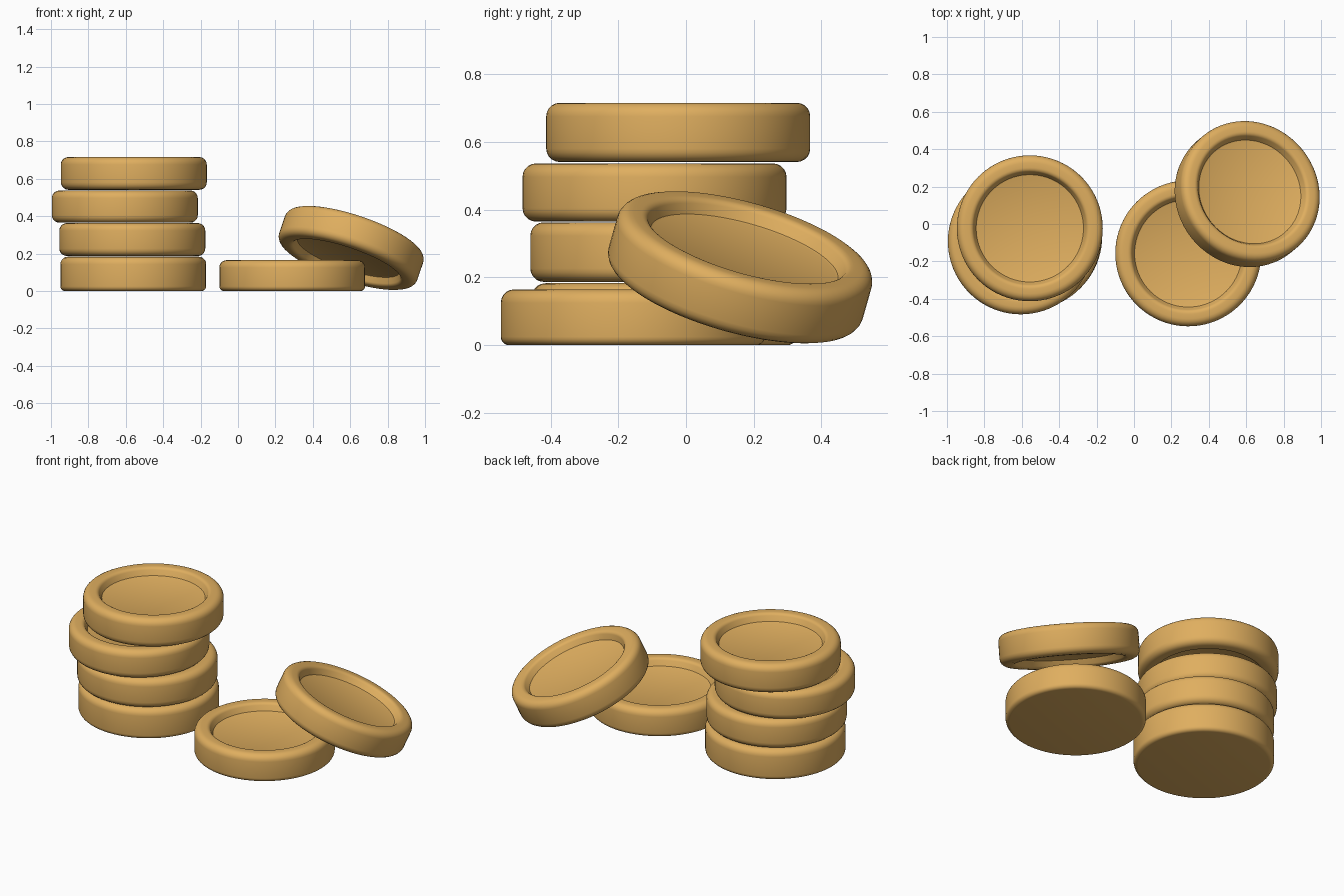
import bpy, bmesh, math
from mathutils import Matrix, Vector

if "Cube" in bpy.data.objects:
    bpy.data.objects.remove(bpy.data.objects["Cube"])

R = 0.39          # coin radius
SEG = 80

gold = bpy.data.materials.new("warm_gold")
gold.diffuse_color = (0.74, 0.425, 0.115, 1)
gold.use_nodes = True
gold.node_tree.nodes["Principled BSDF"].inputs["Base Color"].default_value = gold.diffuse_color


def arc(cx, cz, rx, rz, a0, a1, n=5):
    """Points on an elliptical arc, angles in degrees."""
    out = []
    for i in range(n + 1):
        a = math.radians(a0 + (a1 - a0) * i / n)
        out.append((cx + rx * math.cos(a), cz + rz * math.sin(a)))
    return out


def face_profile(h):
    """Upper half of a coin: rounded outer edge, raised rim, sunken centre."""
    t = h / 2
    pts = arc(R - 0.04, t - 0.04, 0.04, 0.04, 0, 90)
    pts += arc(0.325, t - 0.02, 0.025, 0.02, 90, 160)
    pts += [(0.287, t - 0.042), (0.28, t - 0.045), (0, t - 0.045)]
    return pts


def coin(name, loc, h, two_sided=True, normal=(0, 0, 1)):
    """Lathe a coin profile; the underside mirrors the top or is flat."""
    top = face_profile(h)
    if two_sided:
        bottom = [(r, -z) for r, z in top]
    else:
        bottom = arc(R - 0.025, -h / 2 + 0.025, 0.025, 0.025, 0, -90) + [(0, -h / 2)]
    prof = top[::-1] + bottom
    bm = bmesh.new()
    vs = [bm.verts.new((r, 0, z)) for r, z in prof]
    es = [bm.edges.new(p) for p in zip(vs, vs[1:])]
    bmesh.ops.spin(bm, geom=vs + es, cent=(0, 0, 0), axis=(0, 0, 1),
                   angle=math.tau, steps=SEG, use_duplicate=False)
    bmesh.ops.remove_doubles(bm, verts=bm.verts, dist=1e-4)
    bmesh.ops.recalc_face_normals(bm, faces=bm.faces)
    me = bpy.data.meshes.new(name)
    bm.to_mesh(me)
    bm.free()
    me.materials.append(gold)
    ob = bpy.data.objects.new(name, me)
    bpy.context.collection.objects.link(ob)
    rot = Vector((0, 0, 1)).rotation_difference(Vector(normal)).to_matrix().to_4x4()
    ob.matrix_world = Matrix.Translation(loc) @ rot
    bpy.ops.object.select_all(action='DESELECT')
    ob.select_set(True)
    bpy.context.view_layer.objects.active = ob
    bpy.ops.object.shade_smooth_by_angle(angle=math.radians(40))
    return ob


# stack of four coins: x, y, bottom z, top z
stack = [(-0.56, -0.065, 0.0, 0.183),
         (-0.565, -0.07, 0.187, 0.363),
         (-0.605, -0.093, 0.365, 0.537),
         (-0.557, -0.023, 0.541, 0.716)]
for i, (x, y, z0, z1) in enumerate(stack):
    coin(f"stack_coin_{i + 1}", (x, y, (z0 + z1) / 2), z1 - z0, two_sided=i > 0)

# coin lying flat on the ground
coin("flat_coin", (0.29, -0.157, 0.0825), 0.165, two_sided=False)

# coin leaning on the flat one
tilt, az = math.radians(23.8), math.radians(40)
coin("leaning_coin", (0.605, 0.16, 0.23), 0.175,
     normal=(math.sin(tilt) * math.cos(az), math.sin(tilt) * math.sin(az), math.cos(tilt)))
